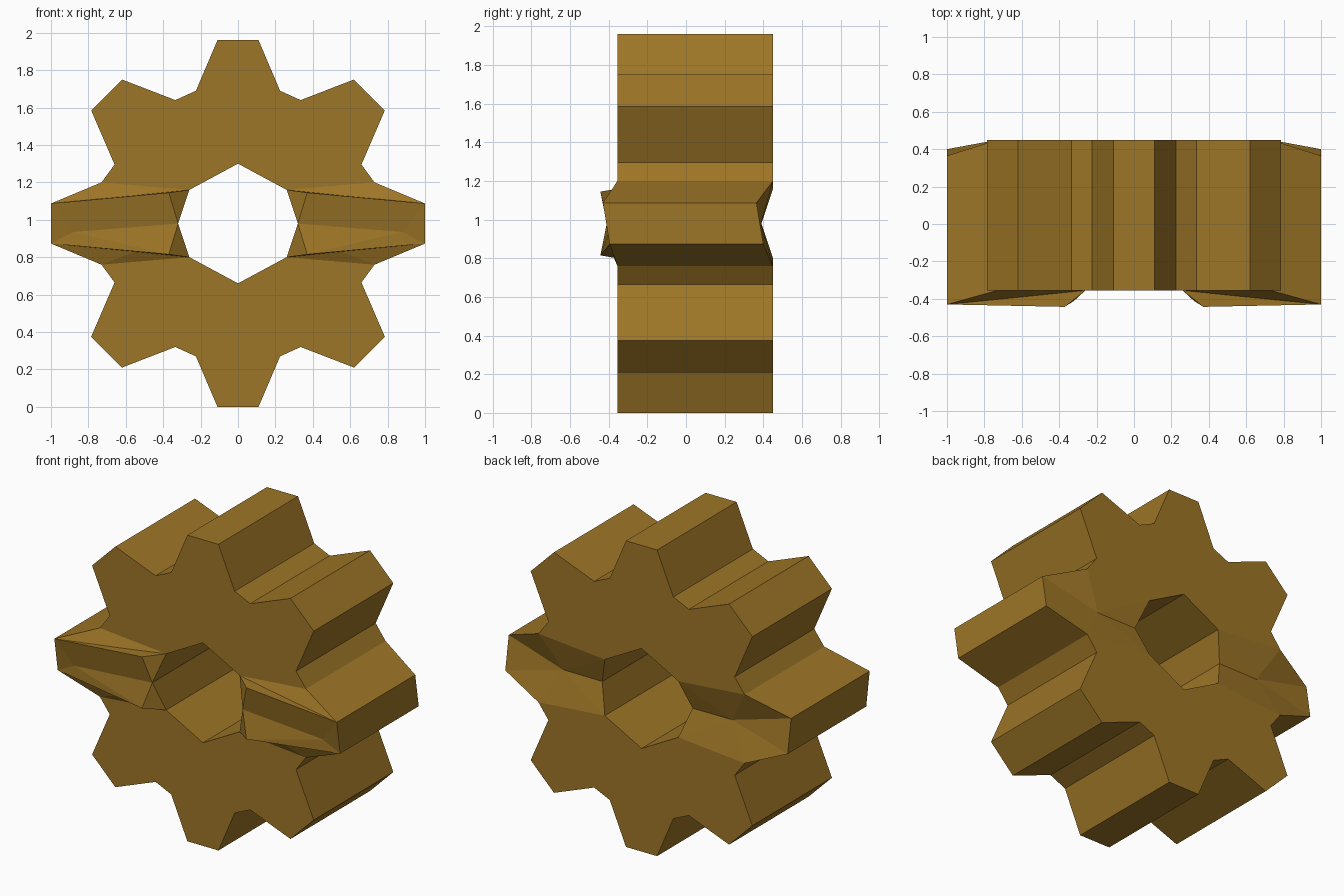
import bpy, bmesh

if "Cube" in bpy.data.objects:
    bpy.data.objects.remove(bpy.data.objects["Cube"])

CZ = 0.98            # height of the gear axis
FRONT, BACK = -0.355, 0.45

# quarter outline of the toothed rim (x, z from the axis), from top to side tooth
RIM = [(0, .98), (.11, .98), (.225, .71), (.335, .66), (.62, .77),
       (.785, .605), (.66, .315), (.73, .22), (1, .107)]
HOLE = [(0, .32), (.26, .18), (.32, 0)]

bm = bmesh.new()
cache = {}


def vert(x, y, z):
    key = (round(x, 4), round(y, 4), round(z, 4))
    if key not in cache:
        cache[key] = bm.verts.new((x, y, z + CZ))
    return cache[key]


def face(*vs):
    if len(set(vs)) == len(vs) and not bm.faces.get(vs):
        bm.faces.new(vs)


for sx in (1, -1):
    # points shared by the upper and lower quarter
    hf, hb = vert(.32 * sx, -.41, 0), vert(.32 * sx, .39, 0)
    valley = vert(.88 * sx, -.40, -.045)
    groove = vert(.6 * sx, .388, 0)
    tips = {}
    for sz in (1, -1):
        tip_y = (-.43, .365) if sz > 0 else (-.395, .40)
        front = [vert(x * sx, FRONT, z * sz) for x, z in RIM[:-1]]
        back = [vert(x * sx, BACK, z * sz) for x, z in RIM[:-1]]
        tf, tb = [vert(sx, y, .107 * sz) for y in tip_y]
        tips[sz] = (tf, tb)
        h0f, h1f = [vert(x * sx, FRONT, z * sz) for x, z in HOLE[:2]]
        h0b, h1b = [vert(x * sx, BACK, z * sz) for x, z in HOLE[:2]]
        ridge = vert(.37 * sx, -.443, .165 * sz)
        foot = vert(.55 * sx, -.385, .15 * sz)

        # flat front and back
        face(*front, h1f, h0f)
        face(*back, h1b, h0b)
        # rim and bore walls
        fr, br = front + [tf], back + [tb]
        for i in range(len(fr) - 1):
            face(fr[i], fr[i + 1], br[i + 1], br[i])
        face(h0f, h1f, h1b, h0b)
        face(h1f, hf, hb, h1b)
        # raised wedge on the front of the side tooth
        p = front[-1]
        for tri in ((h1f, p, foot), (h1f, foot, ridge), (foot, tf, ridge),
                    (foot, p, tf), (h1f, ridge, hf), (ridge, valley, hf),
                    (ridge, tf, valley)):
            face(*tri)
        # sunken groove on the back of the side tooth
        q = back[-1]
        for tri in ((h1b, q, groove), (q, tb, groove), (h1b, groove, hb)):
            face(*tri)
    # end of the side tooth
    (af, ab), (cf, cb) = tips[1], tips[-1]
    face(af, cf, cb, ab)
    face(af, cf, valley)
    face(ab, cb, groove)

bmesh.ops.recalc_face_normals(bm, faces=bm.faces[:])
mesh = bpy.data.meshes.new("gear")
bm.to_mesh(mesh)
bm.free()

# brass colour
brass = bpy.data.materials.new("brass")
brass.diffuse_color = (.34, .18, .02, 1)
brass.use_nodes = True
brass.node_tree.nodes["Principled BSDF"].inputs["Base Color"].default_value = brass.diffuse_color
mesh.materials.append(brass)
gear = bpy.data.objects.new("gear", mesh)
bpy.context.collection.objects.link(gear)
